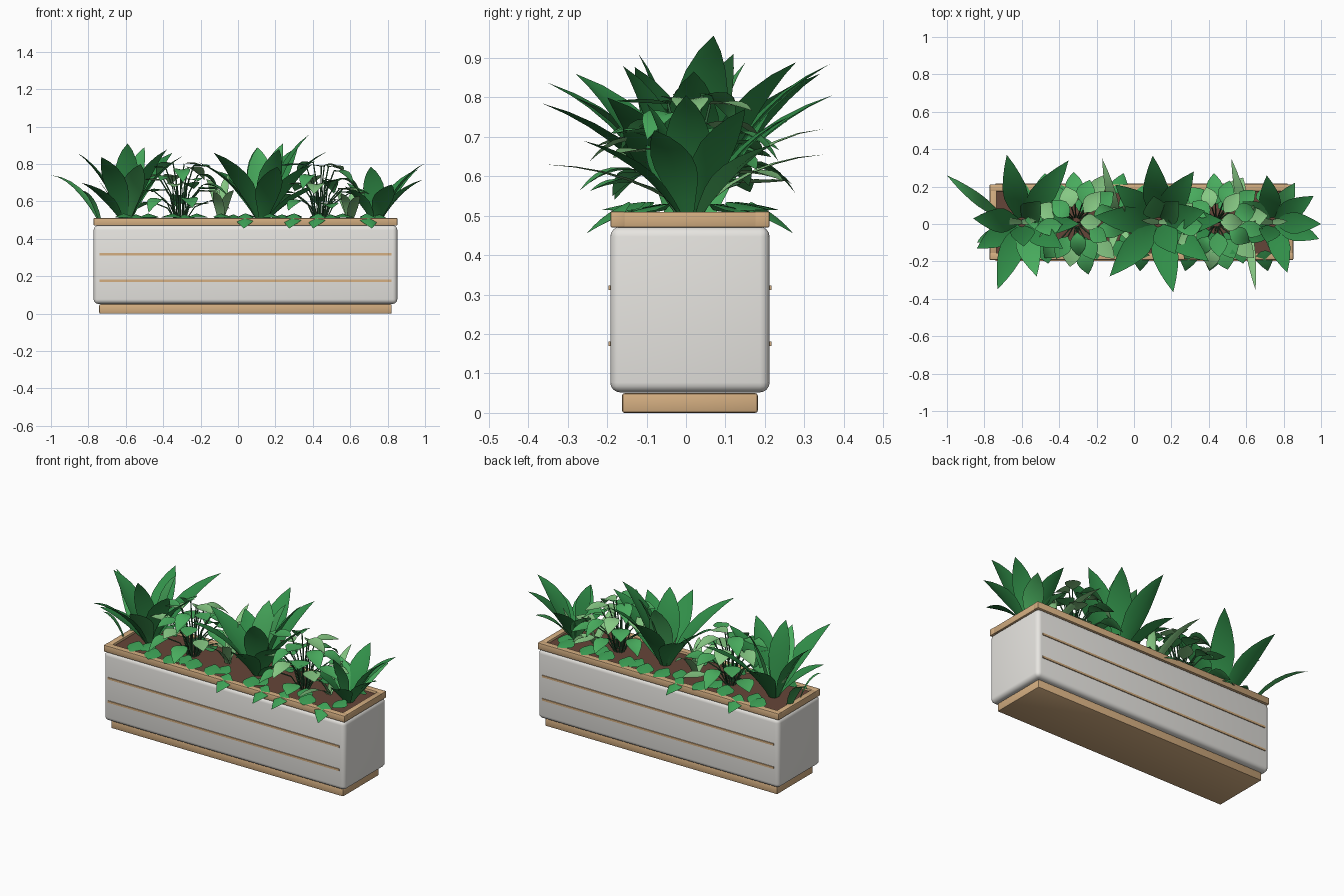
import bpy, bmesh, math, random
from mathutils import Vector

if "Cube" in bpy.data.objects:
    bpy.data.objects.remove(bpy.data.objects["Cube"])

random.seed(7)
CX, CY = 0.04, 0.01          # planter centre


def material(name, rgb):
    m = bpy.data.materials.new(name)
    m.diffuse_color = (*rgb, 1)
    m.use_nodes = True
    m.node_tree.nodes["Principled BSDF"].inputs["Base Color"].default_value = m.diffuse_color
    return m


STONE = material("pale stone", (0.80, 0.785, 0.75))
WOOD = material("tan wood", (0.66, 0.425, 0.22))
SOIL = material("brown soil", (0.13, 0.06, 0.04))
DEEP = material("deep green", (0.03, 0.27, 0.065))
IVY = material("mid green", (0.045, 0.35, 0.09))
LEAF = material("leaf green", (0.065, 0.41, 0.11))
PALE = material("pale green", (0.24, 0.58, 0.23))
STEM = material("stem green", (0.04, 0.16, 0.06))


def finish(ob, mat, angle=30):
    ob.data.materials.append(mat)
    bpy.ops.object.select_all(action='DESELECT')
    ob.select_set(True)
    bpy.context.view_layer.objects.active = ob
    bpy.ops.object.shade_smooth_by_angle(angle=math.radians(angle))


def box(name, lo, hi, mat, bevel=0.0, segments=2):
    lo, hi = Vector(lo), Vector(hi)
    bm = bmesh.new()
    bmesh.ops.create_cube(bm, size=1)
    for v in bm.verts:
        v.co = Vector(((lo[i] + hi[i]) / 2 + v.co[i] * (hi[i] - lo[i]) for i in range(3)))
    if bevel:
        bmesh.ops.bevel(bm, geom=bm.edges[:], offset=bevel, segments=segments,
                        profile=0.5, affect='EDGES')
    me = bpy.data.meshes.new(name)
    bm.to_mesh(me)
    bm.free()
    ob = bpy.data.objects.new(name, me)
    bpy.context.collection.objects.link(ob)
    finish(ob, mat, 40)
    return ob


# Outline half-widths from leaf base to tip
SPEAR = [0.30, 0.56, 0.83, 1.0, 0.96, 0.74, 0.42, 0.0]
OVAL = [0.05, 0.65, 0.97, 1.0, 0.78, 0.42, 0.0]
HEART = [0.25, 0.95, 1.0, 0.75, 0.40, 0.0]
STRAP = [0.6, 0.85, 1.0, 0.95, 0.75, 0.45, 0.0]


def blade(bm, base, tip, width, outline, rise=0.70, run=0.38, fold=0.10):
    """Folded leaf that follows a quadratic curve from base to tip."""
    base, tip = Vector(base), Vector(tip)
    d = tip - base
    ctrl = base + Vector((d.x * run, d.y * run, d.z * rise))
    flat = Vector((d.x, d.y, 0))
    flat = flat.normalized() if flat.length > 1e-4 else Vector((0, -1, 0))
    side = Vector((-flat.y, flat.x, 0))
    prev, n = None, len(outline) - 1
    for i, k in enumerate(outline):
        t = i / n
        p = base * (1 - t) ** 2 + ctrl * 2 * t * (1 - t) + tip * t * t
        tan = ((ctrl - base) * (1 - t) + (tip - ctrl) * t).normalized()
        up = tan.cross(side)
        w = width / 2 * k
        if k == 0:
            row = [bm.verts.new(p)]
            bm.faces.new((prev[0], prev[1], row[0]))
            bm.faces.new((prev[1], prev[2], row[0]))
        else:
            row = [bm.verts.new(p - side * w + up * w * fold * 2),
                   bm.verts.new(p),
                   bm.verts.new(p + side * w + up * w * fold * 2)]
            if prev:
                for j in (0, 1):
                    bm.faces.new((prev[j], prev[j + 1], row[j + 1], row[j]))
        prev = row


def foliage(name, leaves, mat, outline, **kw):
    bm = bmesh.new()
    for base, tip, width in leaves:
        blade(bm, base, tip, width, outline, **kw)
    me = bpy.data.meshes.new(name)
    bm.to_mesh(me)
    bm.free()
    ob = bpy.data.objects.new(name, me)
    bpy.context.collection.objects.link(ob)
    finish(ob, mat, 35)


# Planter: plinth, rounded body, soil, rim frame and inlay strips
box("plinth", (-0.742, -0.162, 0), (0.822, 0.182, 0.05), WOOD, 0.006)
box("planter_body", (-0.772, -0.192, 0.052), (0.852, 0.212, 0.472), STONE, 0.025, 4)
box("soil", (-0.74, -0.16, 0.46), (0.82, 0.18, 0.496), SOIL)
for s, tag in ((-1, "front"), (1, "back")):
    y = CY + s * 0.183
    box("rim_" + tag, (-0.772, y - 0.019, 0.47), (0.852, y + 0.019, 0.511), WOOD, 0.005)
    for i, z in enumerate((0.175, 0.317)):
        y2 = CY + s * 0.202
        box(f"strip_{tag}_{i + 1}", (-0.74, y2 - 0.005, z - 0.006),
            (0.82, y2 + 0.005, z + 0.006), WOOD)
for s, tag in ((-1, "left"), (1, "right")):
    x = CX + s * 0.793
    box("rim_" + tag, (x - 0.018, -0.16, 0.47), (x + 0.018, 0.18, 0.51), WOOD, 0.004)

# Large rosettes: centre, leaf width, dark leaf tips, lighter leaf tips
ROSETTES = {
    "left": ((-0.60, 0.01), 0.13, [
        (-0.86, 0.03, 0.86), (-0.68, 0.37, 0.805), (-0.73, -0.35, 0.837),
        (-0.35, 0.34, 0.86), (-0.29, 0.0, 0.845), (-0.59, -0.12, 0.91),
        (-0.38, -0.13, 0.877), (-0.84, -0.13, 0.70)],
        [(-0.50, 0.12, 0.89), (-0.52, -0.28, 0.80)]),
    "middle": ((0.13, 0.01), 0.14, [
        (-0.215, 0.04, 0.81), (0.10, 0.365, 0.885), (0.21, -0.365, 0.785),
        (-0.13, -0.28, 0.86), (0.55, -0.16, 0.72), (0.475, 0.02, 0.866),
        (0.38, 0.07, 0.957), (0.32, 0.28, 0.89), (0.22, -0.16, 0.88),
        (-0.10, 0.21, 0.76), (0.40, -0.20, 0.80)],
        [(0.105, 0.15, 0.888), (0.24, 0.12, 0.91)]),
    "right": ((0.74, 0.01), 0.115, [
        (0.99, -0.08, 0.717), (1.0, 0.0, 0.805), (0.96, 0.15, 0.77),
        (0.82, -0.26, 0.69), (0.71, 0.26, 0.75), (0.71, -0.10, 0.785),
        (0.57, -0.10, 0.68)],
        [(0.58, 0.12, 0.70), (0.86, 0.22, 0.68)]),
}
# Pale young shoots at the heart of each rosette
SHOOTS = {"left": [(-0.75, 0.02, 0.72), (-0.52, 0.02, 0.70)],
          "middle": [(0.04, 0.02, 0.70), (0.29, 0.02, 0.72)],
          "right": [(0.64, 0.015, 0.66), (0.82, 0.015, 0.66)]}
for tag, ((cx, cy), width, dark, light) in ROSETTES.items():
    for label, tips, mat in (("", dark, DEEP), ("_light", light, LEAF)):
        leaves = []
        for x, y, z in tips:
            out = Vector((x - cx, y - cy, 0)).normalized() * 0.025
            leaves.append(((cx + out.x, cy + out.y, 0.495), (x, y, z), width))
        foliage(f"{tag}_rosette{label}", leaves, mat, SPEAR)
    foliage(f"{tag}_rosette_shoots", [((cx, cy, 0.5), t, 0.035) for t in SHOOTS[tag]],
            PALE, STRAP, rise=0.5, run=0.5)

# Stemmed bushes with oval leaflets between the rosettes
for tag, bx in (("left", -0.31), ("right", 0.44)):
    green, pale = [], []
    cu = bpy.data.curves.new(f"{tag}_bush_stems", 'CURVE')
    cu.dimensions = '3D'
    cu.bevel_depth = 0.0035
    cu.bevel_resolution = 1
    for i in range(25):
        a = i * 2.4
        r = 0.02 + 0.125 * math.sqrt(i / 24)
        z = 0.81 - 0.22 * (i / 24) + random.uniform(-0.025, 0.025)
        ux, uy = math.cos(a), math.sin(a)
        p = Vector((bx + ux * r * 1.1, CY + uy * r, z))
        length = random.uniform(0.11, 0.15)
        tip = p + Vector((ux * length, uy * length, random.uniform(-0.075, 0.01)))
        (pale if i % 3 == 0 else green).append((p, tip, random.uniform(0.085, 0.105)))
        sp = cu.splines.new('POLY')
        sp.points.add(2)
        foot = Vector((bx + ux * 0.025, CY + uy * 0.025, 0.49))
        mid = foot.lerp(p, 0.55) + Vector((-ux * 0.015, -uy * 0.015, 0.02))
        for pt, co in zip(sp.points, (foot, mid, p)):
            pt.co = (*co, 1)
    cu.materials.append(STEM)
    bpy.context.collection.objects.link(bpy.data.objects.new(cu.name, cu))
    foliage(f"{tag}_bush_leaves", green, LEAF, OVAL, rise=-0.2, run=0.5)
    foliage(f"{tag}_bush_pale_leaves", pale, PALE, OVAL, rise=-0.2, run=0.5)

# Narrow arching grass blades
foliage("long_grass", [
    ((-0.74, 0.06, 0.495), (-1.0, 0.26, 0.74), 0.06),
    ((-0.74, -0.04, 0.495), (-0.84, -0.10, 0.66), 0.05)], LEAF, STRAP, rise=0.9, run=0.45)
tufts = []
for x, y, tips in (
        (-0.09, 0.03, [(-0.17, 0.35, 0.72), (-0.05, 0.10, 0.74), (-0.13, -0.16, 0.65), (-0.02, -0.1, 0.66)]),
        (0.60, 0.02, [(0.52, 0.35, 0.655), (0.65, -0.355, 0.63), (0.64, 0.10, 0.68), (0.55, -0.12, 0.64)])):
    tufts += [((x, y, 0.495), t, 0.055) for t in tips]
foliage("grass_tufts", tufts, PALE, STRAP, rise=0.9, run=0.4)

# Low trailing leaves along both long edges, some hanging over the rim
for s, tag, hanging in ((-1, "front", (5, 7, 8, 10)), (1, "back", (1, 4))):
    low = []
    for i in range(11):
        x = -0.61 + i * 0.13
        y = CY + s * random.uniform(0.09, 0.12)
        dx = random.uniform(-0.04, 0.04)
        if i in hanging:
            low.append(((x, CY + s * 0.155, 0.535), (x + dx, CY + s * 0.262, 0.455), 0.095))
        else:
            low.append(((x, y, 0.535), (x + dx, y + s * 0.105, 0.515), 0.10))
        if i % 2 == 0:
            low.append(((x + 0.065, y - s * 0.04, 0.53), (x + 0.065 - dx, y + s * 0.055, 0.51), 0.09))
    foliage(f"{tag}_trailing_leaves", low, IVY, HEART, rise=0.35, run=0.6, fold=-0.15)
